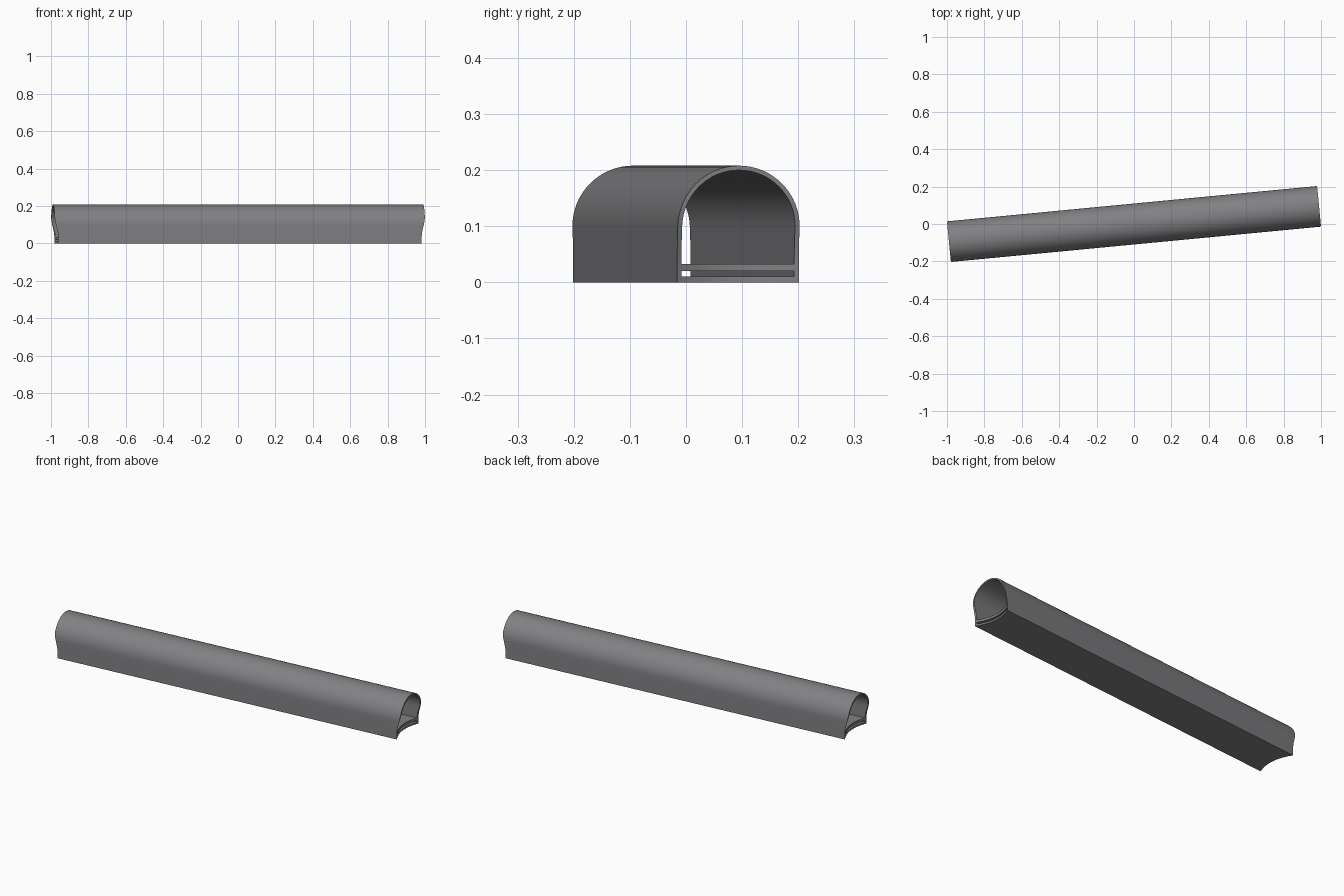
import bpy, bmesh, math

if "Cube" in bpy.data.objects:
    bpy.data.objects.remove(bpy.data.objects["Cube"])

HALF_W, WALL = 0.109, 0.008      # half width and wall thickness
SPRING = 0.099                   # height where the arch starts
HALF_L = 0.994                   # half length of the tunnel
YAW = math.radians(5.45)

grey = bpy.data.materials.new("mid grey")
grey.diffuse_color = (0.22, 0.22, 0.23, 1)
grey.use_nodes = True
grey.node_tree.nodes["Principled BSDF"].inputs["Base Color"].default_value = grey.diffuse_color


def reach(v, z):
    """Half length at a section point: the lower part is set back and scooped."""
    t = min(max((z - 0.035) / 0.11, 0), 1)
    low = 1 - t * t * (3 - 2 * t)
    return HALF_L - low * (0.018 + 0.028 * (1 - (v / HALF_W) ** 2))


def ribbon(name, outer, inner, capped):
    """Extrude a thick strip between two section lines along the tunnel."""
    bm = bmesh.new()

    def row(points, side):
        return [bm.verts.new((side * reach(v, z), v, z)) for v, z in points]

    o0, o1, i0, i1 = row(outer, -1), row(outer, 1), row(inner, -1), row(inner, 1)
    for k in range(len(outer) - 1):
        for a, b in ((o0, o1), (o1, i1), (i1, i0), (i0, o0)):
            bm.faces.new((a[k], a[k + 1], b[k + 1], b[k]))
    if capped:
        for k in (0, -1):
            bm.faces.new((o0[k], o1[k], i1[k], i0[k]))
    bmesh.ops.recalc_face_normals(bm, faces=bm.faces)
    mesh = bpy.data.meshes.new(name)
    bm.to_mesh(mesh)
    bm.free()
    mesh.materials.append(grey)
    obj = bpy.data.objects.new(name, mesh)
    bpy.context.collection.objects.link(obj)
    obj.rotation_euler.z = YAW
    bpy.ops.object.select_all(action='DESELECT')
    obj.select_set(True)
    bpy.context.view_layer.objects.active = obj
    bpy.ops.object.shade_smooth_by_angle(angle=math.radians(30))


def arch(r):
    """Straight walls with a half-round roof."""
    wall = [SPRING * k / 6 for k in range(6)]
    roof = [(r * math.cos(math.pi * k / 32), SPRING + r * math.sin(math.pi * k / 32))
            for k in range(33)]
    return [(r, z) for z in wall] + roof + [(-r, z) for z in reversed(wall)]


# Arched shell
ribbon("arched_shell", arch(HALF_W), arch(HALF_W - WALL), True)

# Two floor slabs with a gap between them
inside = HALF_W - WALL
across = [inside * (k / 8 - 1) for k in range(17)]
for name, low, high in (("lower_floor", 0.0, 0.010), ("upper_floor", 0.020, 0.033)):
    ribbon(name, [(v, low) for v in across], [(v, high) for v in across], False)
